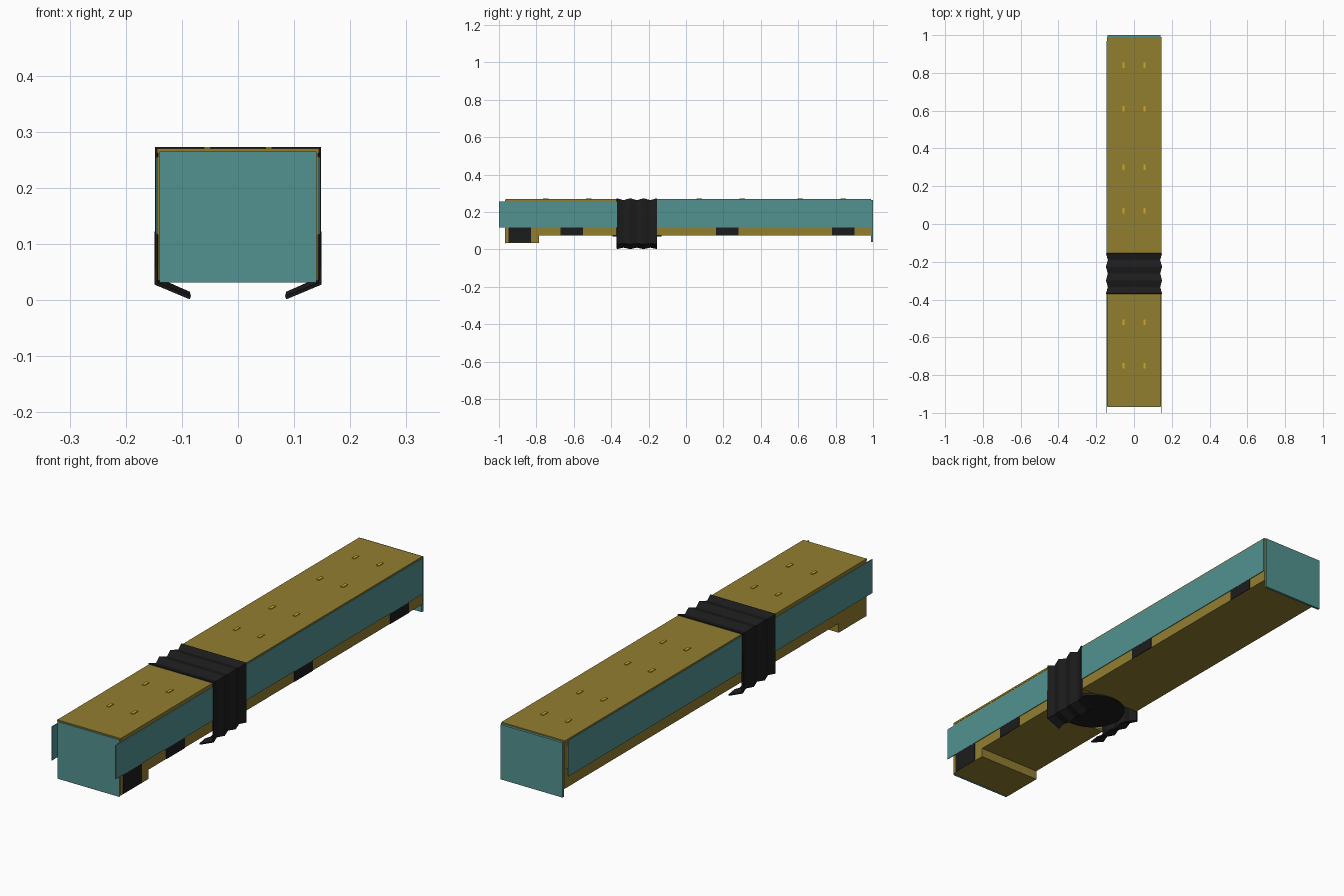
import bpy, bmesh
from math import pi

if "Cube" in bpy.data.objects:
    bpy.data.objects.remove(bpy.data.objects["Cube"])


def material(name, rgb):
    m = bpy.data.materials.new(name)
    m.diffuse_color = (*rgb, 1)
    m.use_nodes = True
    m.node_tree.nodes["Principled BSDF"].inputs["Base Color"].default_value = m.diffuse_color
    return m


GOLD = material("gold paint", (0.29, 0.21, 0.03))
TEAL = material("teal glass", (0.085, 0.29, 0.28))
BLACK = material("black rubber", (0.012, 0.012, 0.012))
YELLOW = material("yellow hatch", (0.65, 0.40, 0.02))


def finish(bm, name, mat):
    bmesh.ops.recalc_face_normals(bm, faces=bm.faces)
    me = bpy.data.meshes.new(name)
    bm.to_mesh(me)
    bm.free()
    me.materials.append(mat)
    ob = bpy.data.objects.new(name, me)
    bpy.context.collection.objects.link(ob)
    return ob


def box(name, x, y, z, mat):
    bm = bmesh.new()
    bmesh.ops.create_cube(bm, size=1)
    for v in bm.verts:
        v.co = [r[0] + (c + 0.5) * (r[1] - r[0]) for c, r in zip(v.co, (x, y, z))]
    return finish(bm, name, mat)


# Two coach sections: floor, roof, lower walls and long side windows
for name, y0, y1, g0, g1, top in (("front", -0.965, -0.368, -1.0, -0.368, 0.255),
                                  ("rear", -0.157, 0.99, -0.157, 0.99, 0.264)):
    box(name + "_floor", (-0.143, 0.143), (y0, y1), (0.073, 0.082), GOLD)
    box(name + "_roof", (-0.144, 0.144), (y0, y1), (0.262, 0.27), GOLD)
    for side, s in (("left", -1), ("right", 1)):
        wall = sorted((s * 0.139, s * 0.143))
        glass = sorted((s * 0.1425, s * 0.146))
        end = 0.97 if (side, name) == ("left", "rear") else g1
        box(f"{name}_{side}_lower_wall", wall, (y0, y1), (0.073, 0.15), GOLD)
        box(f"{name}_{side}_cornice", wall, (y0, y1), (0.245, 0.268), GOLD)
        box(f"{name}_{side}_window", glass, (g0, end), (0.117, top), TEAL)
        # Pillars at the section ends
        for k, y in enumerate((y0, y1 - 0.012)):
            box(f"{name}_{side}_pillar_{k}", wall, (y, y + 0.012), (0.08, 0.262), GOLD)

# Lowered entrance well at the front
box("entrance_well", (-0.143, 0.143), (-0.965, -0.785), (0.035, 0.078), GOLD)

# Windscreen and rear window
box("windscreen", (-0.14, 0.14), (-0.969, -0.965), (0.031, 0.265), TEAL)
box("rear_window", (-0.14, 0.14), (0.99, 1.0), (0.04, 0.265), TEAL)

# Black door bottoms along the right side
for k, (y, z) in enumerate(((-0.89, 0.037), (-0.61, 0.073), (0.22, 0.073), (0.84, 0.073))):
    box(f"door_{k}", (0.141, 0.145), (y - 0.06, y + 0.06), (z, 0.12), BLACK)

# Roof hatches
for y in (-0.75, -0.52, 0.07, 0.30, 0.61, 0.84):
    for s in (-1, 1):
        x = s * 0.055
        box("roof_hatch", (x - 0.006, x + 0.006), (y - 0.015, y + 0.015), (0.268, 0.273), YELLOW)

# Pleated bellows with inward-turned lower flaps
outer = [(-0.085, 0.004), (-0.146, 0.029), (-0.146, 0.271),
         (0.146, 0.271), (0.146, 0.029), (0.085, 0.004)]
inner = [(-0.087, 0.012), (-0.136, 0.034), (-0.136, 0.261),
         (0.136, 0.261), (0.136, 0.034), (0.087, 0.012)]
bm = bmesh.new()
rings = []
for i in range(7):
    y = -0.37 + 0.215 * i / 6
    rings.append([bm.verts.new((x, y, z)) for x, z in (inner if i % 2 else outer)])
for a, b in zip(rings, rings[1:]):
    for j in range(5):
        bm.faces.new((a[j], a[j + 1], b[j + 1], b[j]))
bellows = finish(bm, "bellows", BLACK)
solid = bellows.modifiers.new("thickness", 'SOLIDIFY')
solid.thickness = 0.006
solid.offset = 0

# Turntable under the joint
bpy.ops.mesh.primitive_cylinder_add(vertices=32, radius=0.13, depth=0.012,
                                    location=(0, -0.262, 0.074))
turntable = bpy.context.object
turntable.name = "turntable"
turntable.data.materials.append(BLACK)
